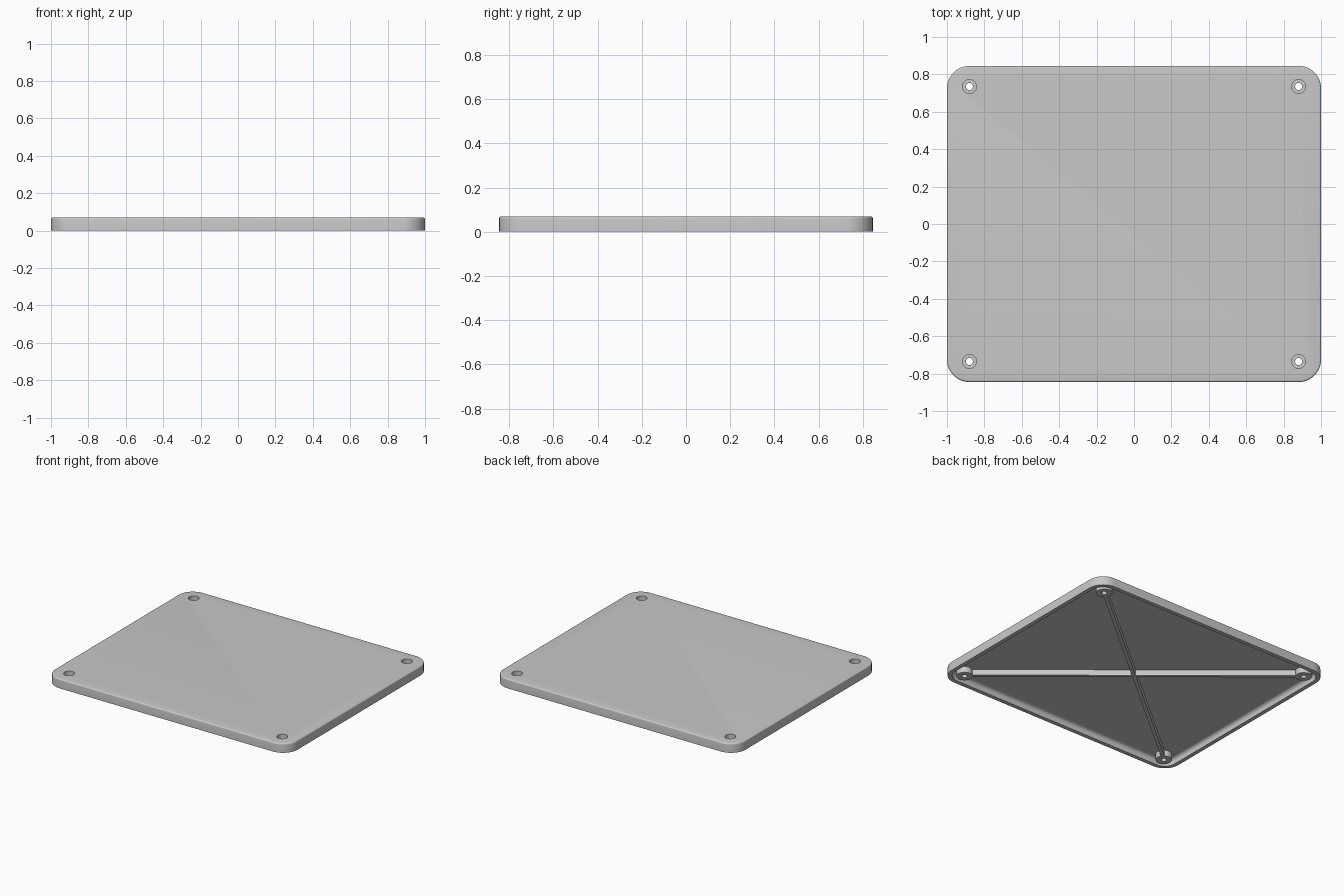
import bpy, bmesh, math
from mathutils import Matrix

if "Cube" in bpy.data.objects:
    bpy.data.objects.remove(bpy.data.objects["Cube"], do_unlink=True)

HALF_X, HALF_Y, HEIGHT, CORNER = 1.0, 0.845, 0.07, 0.12
SCREW_X, SCREW_Y = 0.88, 0.735
CEILING = 0.045
SCREWS = [(sx * SCREW_X, sy * SCREW_Y) for sx in (-1, 1) for sy in (-1, 1)]

grey = bpy.data.materials.new("grey plastic")
grey.use_nodes = True
grey.diffuse_color = (0.58, 0.58, 0.58, 1)
grey.node_tree.nodes["Principled BSDF"].inputs["Base Color"].default_value = grey.diffuse_color


def finish(name, bm):
    bmesh.ops.recalc_face_normals(bm, faces=bm.faces)
    mesh = bpy.data.meshes.new(name)
    bm.to_mesh(mesh)
    bm.free()
    mesh.materials.append(grey)
    obj = bpy.data.objects.new(name, mesh)
    bpy.context.collection.objects.link(obj)
    return obj


def loft(bm, rings):
    """Skin closed rings of points and cap both ends."""
    loops = [[bm.verts.new(p) for p in ring] for ring in rings]
    for a, b in zip(loops, loops[1:]):
        for i in range(len(a)):
            j = (i + 1) % len(a)
            bm.faces.new((a[i], a[j], b[j], b[i]))
    bm.faces.new(loops[0])
    bm.faces.new(loops[-1])


def rounded_rect(inset, z, steps=12):
    r = CORNER - inset
    points = []
    for k, (sx, sy) in enumerate([(1, 1), (-1, 1), (-1, -1), (1, -1)]):
        for s in range(steps + 1):
            a = (k + s / steps) * math.pi / 2
            points.append((sx * (HALF_X - CORNER) + r * math.cos(a),
                           sy * (HALF_Y - CORNER) + r * math.sin(a), z))
    return points


def circle(center, r, z, count=32):
    return [(center[0] + r * math.cos(math.tau * i / count),
             center[1] + r * math.sin(math.tau * i / count), z) for i in range(count)]


def arc(inset, z, r, steps):
    """Quarter round from a vertical wall to a flat face."""
    return [(inset + r - r * math.cos(t), z + r * math.sin(t))
            for t in (s / steps * math.pi / 2 for s in range(steps + 1))]


# Lid shell: rounded outer edge, hollow underside with a filleted inner corner
bm = bmesh.new()
ceiling_to_rim = arc(0.03, 0.02, CEILING - 0.02, 6)[::-1]
profile = ceiling_to_rim + [(0.03, 0), (0, 0)] + arc(0, HEIGHT - 0.01, 0.01, 4)
loft(bm, [rounded_rect(i, z) for i, z in profile])
lid = finish("lid_shell", bm)

# Screw bosses in the corners
bm = bmesh.new()
for c in SCREWS:
    loft(bm, [circle(c, 0.055, 0), circle(c, 0.055, CEILING + 0.004)])
bosses = finish("screw_bosses", bm)

# Stepped screw holes cut through lid and bosses
bm = bmesh.new()
for c in SCREWS:
    loft(bm, [circle(c, r, z) for r, z in
              [(0.019, -0.05), (0.019, 0.03), (0.037, 0.03), (0.037, 0.12)]])
cutter = finish("screw_hole_cutter", bm)
cutter.hide_render = True
for obj in (lid, bosses):
    bpy.context.view_layer.objects.active = obj
    mod = obj.modifiers.new("screw holes", "BOOLEAN")
    mod.operation = "DIFFERENCE"
    mod.solver = "EXACT"
    mod.object = cutter
    bpy.ops.object.modifier_apply(modifier=mod.name)
bpy.data.objects.remove(cutter, do_unlink=True)

# Diagonal stiffening ribs between opposite bosses
parts = [lid, bosses]
length = 2 * (math.hypot(SCREW_X, SCREW_Y) - 0.046)
for name, sign in (("rib_rising", 1), ("rib_falling", -1)):
    bm = bmesh.new()
    angle = sign * math.atan2(SCREW_Y, SCREW_X)
    bmesh.ops.create_cube(bm, size=1, matrix=Matrix.Translation((0, 0, CEILING / 2 + 0.002))
                          @ Matrix.Rotation(angle, 4, "Z")
                          @ Matrix.Diagonal((length, 0.025, CEILING, 1)))
    parts.append(finish(name, bm))

# Smooth rounded surfaces, crisp edges
for obj in parts:
    bpy.ops.object.select_all(action="DESELECT")
    obj.select_set(True)
    bpy.context.view_layer.objects.active = obj
    bpy.ops.object.shade_smooth_by_angle(angle=math.radians(30))
